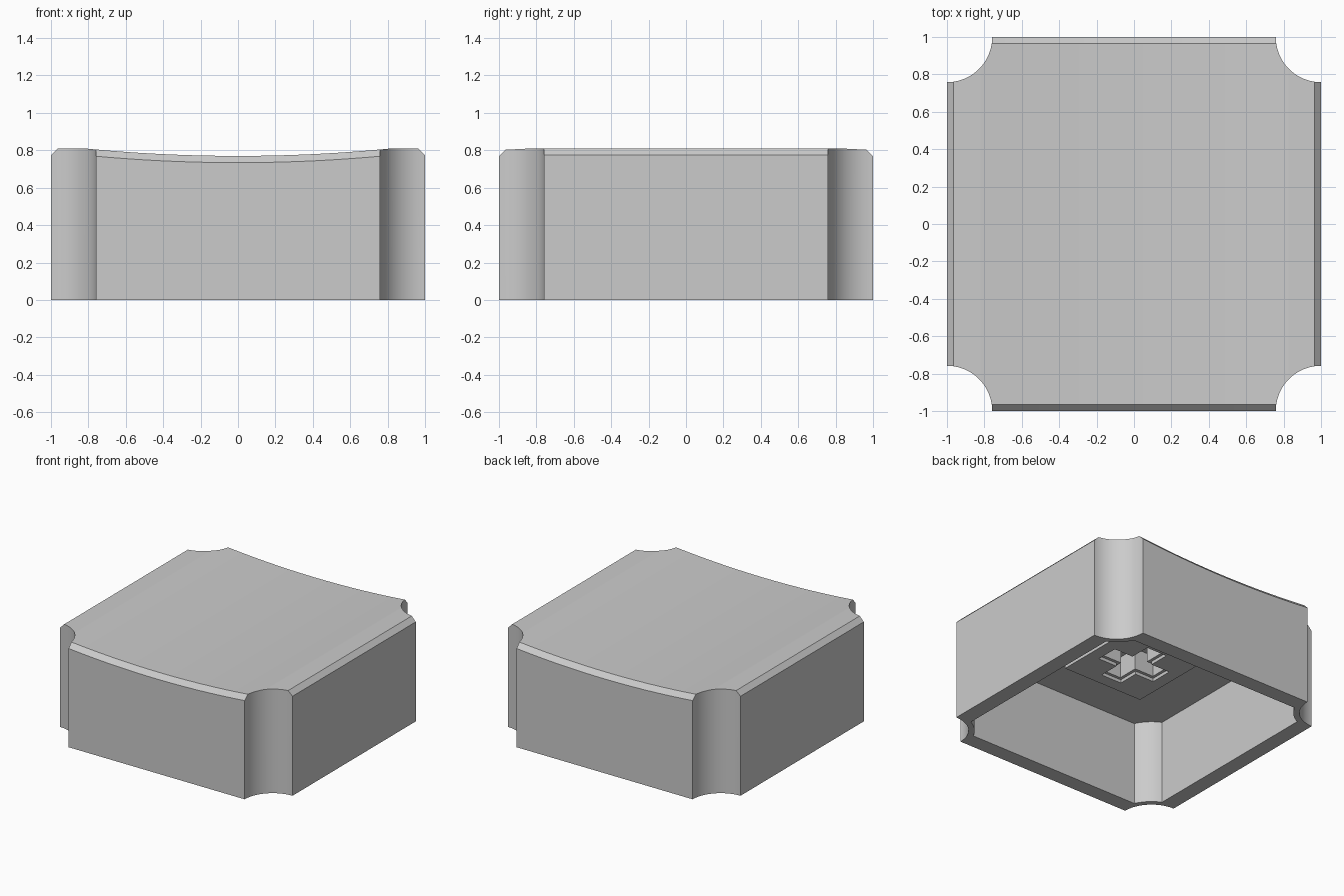
import bpy
import bmesh
from math import cos, sin, pi, acos, asin

if "Cube" in bpy.data.objects:
    bpy.data.objects.remove(bpy.data.objects["Cube"], do_unlink=True)

# Main dimensions
TOP, DIP, SCOOP, CHAMFER = 0.81, 0.04, 0.82, 0.036
NOTCH, POST, INNER, CEILING = 0.242, 0.285, 0.88, 0.65
BOSS, BOSS_Z = 0.345, 0.46

grey = bpy.data.materials.new("plain_grey")
grey.use_nodes = True
colour = (0.6, 0.6, 0.6, 1)
grey.diffuse_color = colour
grey.node_tree.nodes["Principled BSDF"].inputs["Base Color"].default_value = colour


def loft(name, rings):
    """Skin a closed solid over matching rings of points."""
    bm = bmesh.new()
    loops = [[bm.verts.new(p) for p in ring] for ring in rings]
    n = len(loops[0])
    for a, b in zip(loops, loops[1:]):
        for i in range(n):
            j = (i + 1) % n
            bm.faces.new((a[i], a[j], b[j], b[i]))
    bm.faces.new(loops[0])
    bm.faces.new(loops[-1])
    bmesh.ops.recalc_face_normals(bm, faces=bm.faces)
    mesh = bpy.data.meshes.new(name)
    bm.to_mesh(mesh)
    bm.free()
    mesh.materials.append(grey)
    obj = bpy.data.objects.new(name, mesh)
    bpy.context.collection.objects.link(obj)
    return obj


def prism(name, outline, z0, z1):
    return loft(name, [[(x, y, z) for x, y in outline] for z in (z0, z1)])


def activate(obj):
    bpy.ops.object.select_all(action="DESELECT")
    obj.select_set(True)
    bpy.context.view_layer.objects.active = obj


def cut(target, cutter):
    """Subtract the cutter, then discard it."""
    activate(target)
    mod = target.modifiers.new("cut", "BOOLEAN")
    mod.operation, mod.solver, mod.object = "DIFFERENCE", "EXACT", cutter
    bpy.ops.object.modifier_apply(modifier=mod.name)
    bpy.data.objects.remove(cutter, do_unlink=True)


def turned(points):
    """Repeat a quarter outline around the centre."""
    out = []
    for _ in range(4):
        out += points
        points = [(-y, x) for x, y in points]
    return out


def cross(length, width):
    return turned([(length, -width), (length, width), (width, width)])


# Cap body: scooped profile along y, chamfered at front and back
STEPS = 40
scoop = [(SCOOP * (1 - 2 * i / STEPS), TOP - DIP * (1 - (1 - 2 * i / STEPS) ** 2))
         for i in range(STEPS + 1)]
profile = ([(1, TOP - CHAMFER), (1 - CHAMFER, TOP)] + scoop
           + [(CHAMFER - 1, TOP), (-1, TOP - CHAMFER)])
rings = []
for y, drop in ((-1, CHAMFER), (CHAMFER - 1, 0), (1 - CHAMFER, 0), (1, CHAMFER)):
    rings.append([(-1, y, 0), (1, y, 0)] + [(x, y, z - drop) for x, z in profile])
cap = loft("cap_body", rings)

# Round notches in the four corners
for sx in (-1, 1):
    for sy in (-1, 1):
        circle = [(sx + NOTCH * cos(a * pi / 48), sy + NOTCH * sin(a * pi / 48))
                  for a in range(96)]
        cut(cap, prism("notch_cutter", circle, -0.2, 1.2))

# Hollow underside with rounded corner posts
gap = 1 - INNER
start, end = pi + asin(gap / POST), pi + acos(gap / POST)
ARC = 24
corner = []
for i in range(ARC + 1):
    a = end + (start - end) * i / ARC
    corner.append((1 + POST * cos(a), 1 + POST * sin(a)))
if corner[0][0] < corner[-1][0]:
    corner.reverse()
cut(cap, prism("cavity_cutter", turned(corner), -0.2, CEILING))

# Square mount under the ceiling with a stepped cross socket
mount = prism("socket_mount", turned([(BOSS, BOSS)]), BOSS_Z, CEILING + 0.005)
cut(mount, prism("lip_cutter", cross(0.25, 0.088), BOSS_Z - 0.1, BOSS_Z + 0.025))
cut(mount, prism("socket_cutter", cross(0.228, 0.065), BOSS_Z - 0.1, CEILING))

for obj in (cap, mount):
    activate(obj)
    bpy.ops.object.shade_smooth_by_angle(angle=pi / 6)
